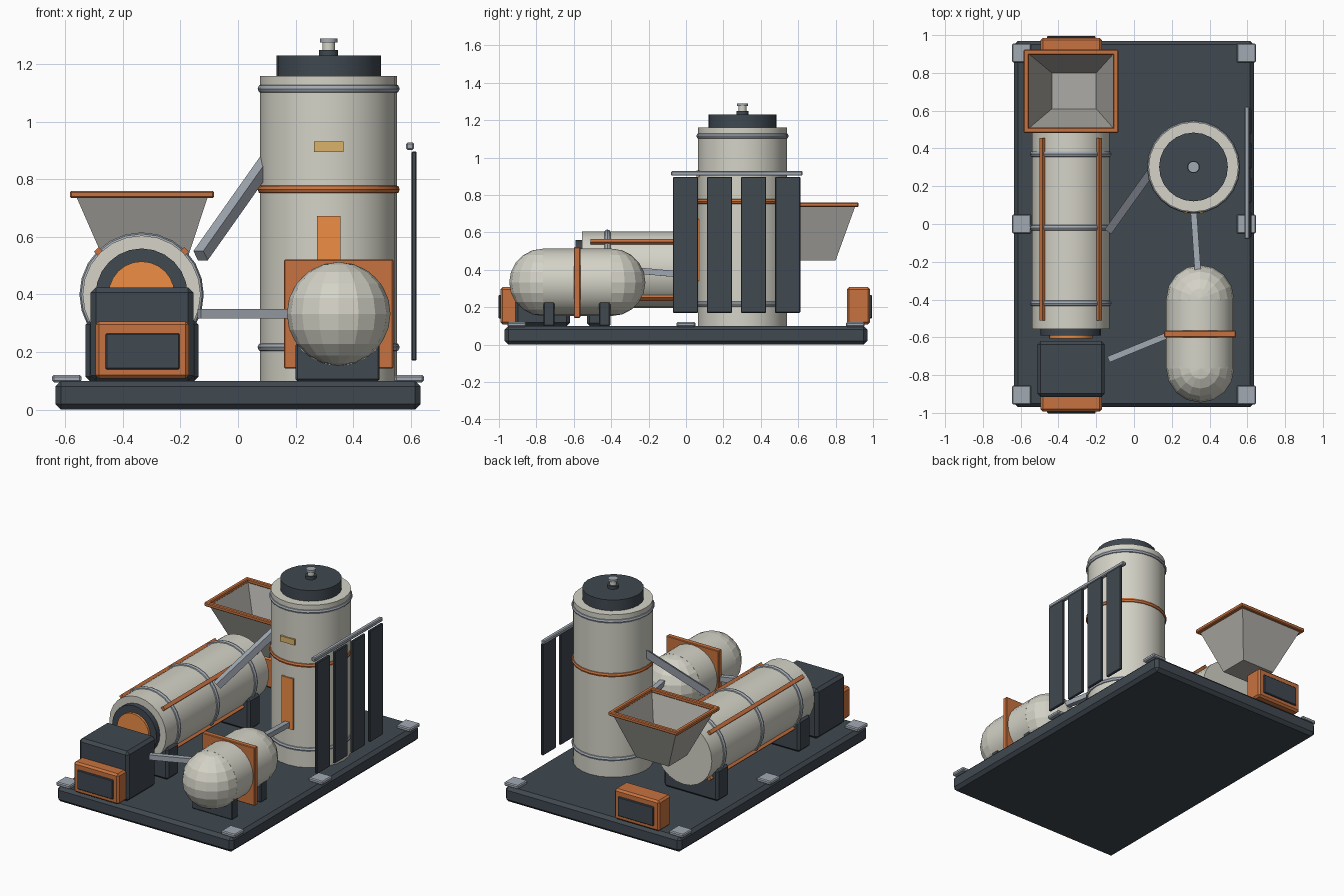
import bpy, bmesh
from math import pi, cos, sin
from mathutils import Vector

if "Cube" in bpy.data.objects:
    bpy.data.objects.remove(bpy.data.objects["Cube"])


def mat(name, r, g, b):
    m = bpy.data.materials.new(name)
    m.diffuse_color = (r, g, b, 1)
    m.use_nodes = True
    m.node_tree.nodes["Principled BSDF"].inputs["Base Color"].default_value = m.diffuse_color
    return m


DARK = mat("dark_steel", .05, .065, .08)
CREAM = mat("cream_paint", .66, .65, .57)
ORANGE = mat("orange_paint", .58, .17, .05)
GLOW = mat("bright_orange", .85, .27, .06)
STEEL = mat("light_steel", .36, .40, .45)
GOLD = mat("brass", .70, .45, .14)
HOP = mat("hopper_grey", .42, .41, .38)


def finish(name, m, smooth=False):
    o = bpy.context.object
    o.name = name
    o.data.materials.append(m)
    if smooth:
        bpy.ops.object.shade_smooth_by_angle(angle=pi / 6)
    return o


def box(name, x, y, z, m, bevel=0.0):
    """Box from (min, max) ranges on each axis."""
    bpy.ops.mesh.primitive_cube_add(size=1, location=[(a + b) / 2 for a, b in (x, y, z)])
    o = bpy.context.object
    o.scale = [b - a for a, b in (x, y, z)]
    bpy.ops.object.transform_apply(location=False, rotation=False, scale=True)
    if bevel:
        mod = o.modifiers.new("edge", 'BEVEL')
        mod.width, mod.segments = bevel, 1
    return finish(name, m)


def cyl(name, c, r, lo, hi, m, axis='Z', n=24):
    """Cylinder along Z or Y; c holds the other two coordinates."""
    mid = (lo + hi) / 2
    loc, rot = ((c[0], c[1], mid), (0, 0, 0)) if axis == 'Z' else ((c[0], mid, c[1]), (pi / 2, 0, 0))
    bpy.ops.mesh.primitive_cylinder_add(vertices=n, radius=r, depth=hi - lo, location=loc, rotation=rot)
    return finish(name, m, True)


def ring(name, loc, R, r, m, rot=(0, 0, 0)):
    bpy.ops.mesh.primitive_torus_add(major_radius=R, minor_radius=r, major_segments=24,
                                     minor_segments=8, location=loc, rotation=rot)
    return finish(name, m, True)


def bar(name, p, q, w, m):
    """Square bar between two points."""
    p, q = Vector(p), Vector(q)
    bpy.ops.mesh.primitive_cube_add(size=1, location=(p + q) / 2)
    o = bpy.context.object
    o.scale = (w, w, (q - p).length)
    o.rotation_euler = (q - p).to_track_quat('Z', 'Y').to_euler()
    return finish(name, m)


# Skid base with pads
box("skid_base", (-.635, .635), (-.97, .97), (0, .1), DARK, .02)
for sx in (-1, 1):
    for y in (-.905, 0, .905):
        box("mounting_pad", (sx * .595 - .051, sx * .595 + .051), (y - .05, y + .05), (.095, .12), STEEL, .006)

# Horizontal drum with hoops, rails and saddles
DX, DZ = -.335, .4
cyl("drum", (DX, DZ), .205, -.555, .505, CREAM, 'Y')
cyl("drum_end_collar", (DX, DZ), .16, -.59, -.55, DARK, 'Y')
cyl("drum_burner", (DX, DZ), .115, -.605, -.58, GLOW, 'Y')
for y in (-.42, -.02, .37):
    ring("drum_hoop", (DX, y, DZ), .198, .018, STEEL, (pi / 2, 0, 0))
for k in range(4):
    a = pi / 4 + k * pi / 2
    x, z = DX + .21 * cos(a), DZ + .21 * sin(a)
    o = box("drum_rail", (x - .012, x + .012), (-.51, .455), (z - .012, z + .012), ORANGE)
    o.rotation_euler.y = pi / 4
for y in (-.47, .37):
    box("drum_saddle", (-.53, -.137), (y - .06, y + .06), (.1, .31), DARK, .015)

# Drive housing and control boxes at both ends
box("drive_housing", (-.512, -.155), (-.915, -.62), (.1, .425), DARK, .018)
for s, outer in ((-1, .992), (1, .985)):
    box("control_box", (-.495, -.17), sorted((s * .86, s * outer)), (.108, .307), ORANGE, .012)
    box("control_panel", (-.46, -.203), sorted((s * .95, s * (outer + .01))), (.14, .265), DARK, .004)

# Feed hopper: open tapered shell with a floor
bm = bmesh.new()
loops = []
for x0, x1, y0, y1, z in ((-.435, -.2, .61, .8, .45), (-.562, -.105, .502, .905, .74)):
    loops.append([bm.verts.new(v) for v in ((x0, y0, z), (x1, y0, z), (x1, y1, z), (x0, y1, z))])
bm.faces.new(loops[0][::-1])
for i in range(4):
    j = (i + 1) % 4
    bm.faces.new((loops[0][i], loops[0][j], loops[1][j], loops[1][i]))
me = bpy.data.meshes.new("hopper")
bm.to_mesh(me)
bm.free()
hop = bpy.data.objects.new("hopper", me)
bpy.context.collection.objects.link(hop)
me.materials.append(HOP)
for x in (-.57, -.097):
    box("hopper_rim_side", (x - .014, x + .014), (.482, .923), (.735, .76), ORANGE, .005)
for y in (.496, .909):
    box("hopper_rim_end", (-.584, -.083), (y - .014, y + .014), (.735, .76), ORANGE, .005)

# Vertical tower with bands, lid, knob and plates
T = (.315, .302)
cyl("tower", T, .238, .1, 1.16, CREAM)
for z, m in ((.217, STEEL), (.765, ORANGE), (1.115, STEEL)):
    ring("tower_band", (*T, z), .231, .016, m)
cyl("tower_lid", T, .182, 1.16, 1.23, DARK)
cyl("vent_base", T, .033, 1.23, 1.25, DARK, n=16)
cyl("vent_stem", T, .022, 1.25, 1.278, CREAM, n=16)
cyl("vent_cap", T, .03, 1.275, 1.29, STEEL, n=16)
box("tower_plate", (.264, .367), (.056, .08), (.895, .932), GOLD)
box("tower_door", (.274, .357), (.056, .08), (.34, .673), GLOW)

# Horizontal pressure vessel with domed ends, flange and saddles
VX, VZ = .35, .333
cyl("vessel", (VX, VZ), .18, -.765, -.397, CREAM, 'Y')
for y in (-.765, -.397):
    bpy.ops.mesh.primitive_uv_sphere_add(segments=16, ring_count=10, radius=.18, location=(VX, y, VZ))
    finish("vessel_dome", CREAM)
box("vessel_flange", (.16, .54), (-.6, -.565), (.143, .522), ORANGE, .004)
for y in (-.733, -.435):
    box("vessel_saddle", (.2, .492), (y - .03, y + .03), (.1, .23), DARK, .006)

# Connecting ducts
bar("transfer_chute", (-.13, -.03, .535), (.11, .305, .875), .042, STEEL)
bar("vessel_to_tower_pipe", (.338, -.25, .395), (.314, .09, .365), .033, STEEL)
bar("drive_to_vessel_pipe", (-.135, -.717, .333), (.2, -.58, .333), .033, STEEL)

# Side screen: slats below a top bar
box("screen_bar", (.584, .612), (-.08, .623), (.903, .928), STEEL, .005)
for i in range(4):
    y = -.07 + i * .182
    box("screen_slat", (.603, .621), (y, y + .135), (.17, .897), DARK, .004)
